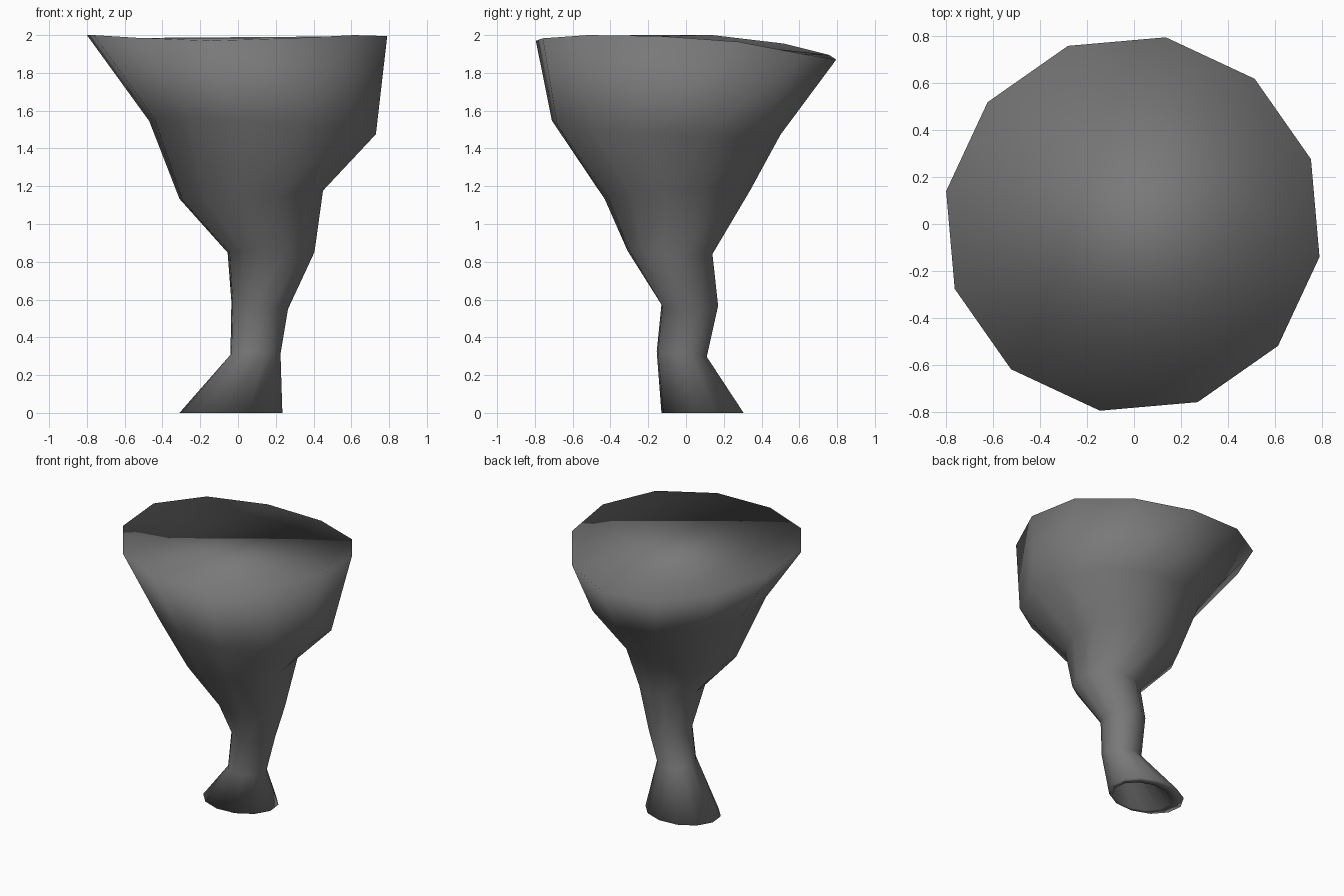
import bpy, bmesh, math

if "Cube" in bpy.data.objects:
    bpy.data.objects.remove(bpy.data.objects["Cube"])

SIDES, PHASE = 12, 20

grey = bpy.data.materials.new("storm_grey")
grey.diffuse_color = (0.19, 0.19, 0.19, 1)
grey.use_nodes = True
grey.node_tree.nodes["Principled BSDF"].inputs["Base Color"].default_value = grey.diffuse_color

# Each ring: min x, max x, min y, max y, height, tilt along x, tilt along y
RINGS = [
    (-0.31, 0.235, -0.13, 0.305, 0.0, 0, 0),
    (-0.04, 0.225, -0.155, 0.11, 0.31, 0, -0.1),
    (-0.035, 0.265, -0.13, 0.17, 0.57, -0.13, 0),
    (-0.055, 0.405, -0.31, 0.14, 0.85, 0, -0.04),
    (-0.31, 0.45, -0.43, 0.34, 1.155, 0.066, 0.05),
    (-0.47, 0.73, -0.71, 0.50, 1.51, -0.067, -0.05),
    (-0.80, 0.79, -0.795, 0.795, 0.0, 0, 0),
]
# Wavy heights of the top rim, counter-clockwise
RIM = [1.965, 1.90, 1.87, 1.895, 1.955, 2.0, 2.0, 1.985, 1.97, 1.983, 2.0, 1.995]


def ring(bm, spec, scale=1.0, shift=(0, 0, 0), heights=None):
    x0, x1, y0, y1, z, tx, ty = spec
    grow = scale / math.cos(math.radians(10)) / 2
    verts = []
    for i in range(SIDES):
        a = math.radians(PHASE + i * 360 / SIDES)
        dx = (x1 - x0) * grow * math.cos(a)
        dy = (y1 - y0) * grow * math.sin(a)
        h = heights[i] if heights else z + tx * dx + ty * dy
        verts.append(bm.verts.new(((x0 + x1) / 2 + dx + shift[0],
                                   (y0 + y1) / 2 + dy + shift[1], h + shift[2])))
    return verts


def bridge(bm, a, b):
    for i in range(SIDES):
        j = (i + 1) % SIDES
        bm.faces.new((a[i], a[j], b[j], b[i]))


bm = bmesh.new()

# Outer funnel wall with closed top
loops = [ring(bm, s, heights=RIM if s is RINGS[-1] else None) for s in RINGS]
for a, b in zip(loops, loops[1:]):
    bridge(bm, a, b)
bm.faces.new(loops[-1])

# Bottom lip and hollow leading up to the throat
lip = ring(bm, RINGS[0], 0.79, (0.02, -0.025, 0))
throat = ring(bm, RINGS[1], 0.7)
bridge(bm, lip, loops[0])
bridge(bm, throat, lip)
bm.faces.new(list(reversed(throat)))

bmesh.ops.recalc_face_normals(bm, faces=bm.faces)
for f in bm.faces:
    f.smooth = True

mesh = bpy.data.meshes.new("funnel")
bm.to_mesh(mesh)
bm.free()
mesh.materials.append(grey)
bpy.context.collection.objects.link(bpy.data.objects.new("funnel", mesh))
